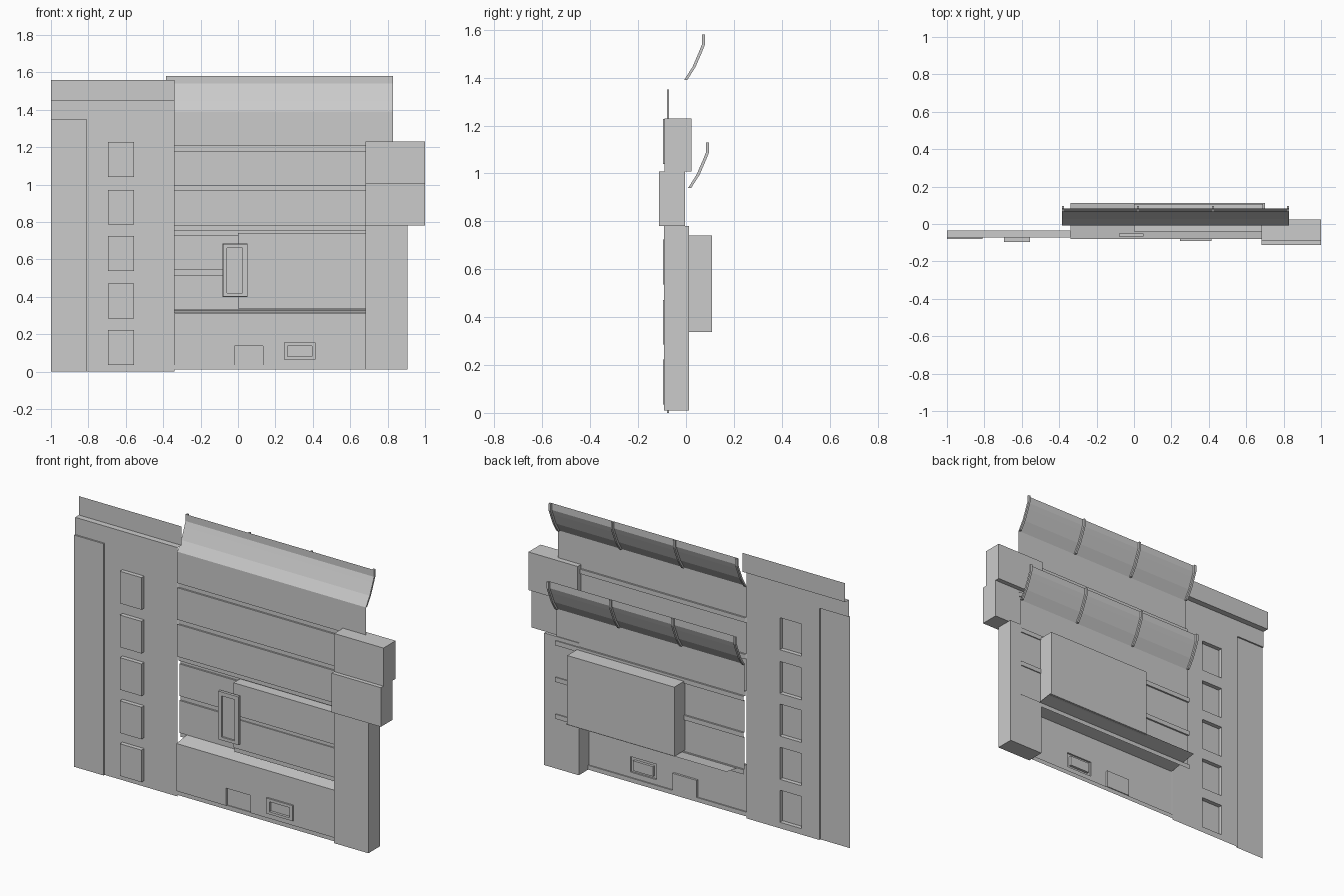
import bpy, bmesh

if "Cube" in bpy.data.objects:
    bpy.data.objects.remove(bpy.data.objects["Cube"])


def finish(name, bm):
    bmesh.ops.remove_doubles(bm, verts=bm.verts, dist=1e-5)
    me = bpy.data.meshes.new(name)
    bm.to_mesh(me)
    bm.free()
    ob = bpy.data.objects.new(name, me)
    bpy.context.collection.objects.link(ob)
    return ob


def box(name, x0, x1, y0, y1, z0, z1):
    bm = bmesh.new()
    bmesh.ops.create_cube(bm, size=1)
    for v in bm.verts:
        v.co = ((x0 + x1) / 2 + v.co.x * (x1 - x0),
                (y0 + y1) / 2 + v.co.y * (y1 - y0),
                (z0 + z1) / 2 + v.co.z * (z1 - z0))
    return finish(name, bm)


def panel(name, x0, x1, z0, z1, y, insets):
    """Thin sheet facing -y; each inset (x0, x1, z0, z1, y) pushes a rectangle to its own depth."""
    xs = sorted({x0, x1, *[r[0] for r in insets], *[r[1] for r in insets]})
    zs = sorted({z0, z1, *[r[2] for r in insets], *[r[3] for r in insets]})

    def depth(i, j):
        cx, cz, d = (xs[i] + xs[i + 1]) / 2, (zs[j] + zs[j + 1]) / 2, y
        for a, b, c, e, yy in insets:
            if a < cx < b and c < cz < e:
                d = yy
        return d

    bm = bmesh.new()

    def face(*pts):
        bm.faces.new([bm.verts.new(p) for p in pts])

    for i in range(len(xs) - 1):
        for j in range(len(zs) - 1):
            a, b, c, e, d = xs[i], xs[i + 1], zs[j], zs[j + 1], depth(i, j)
            face((a, d, c), (b, d, c), (b, d, e), (a, d, e))
            # step walls between neighbouring cells of different depth
            if i + 2 < len(xs) and depth(i + 1, j) != d:
                n = depth(i + 1, j)
                face((b, d, c), (b, n, c), (b, n, e), (b, d, e))
            if j + 2 < len(zs) and depth(i, j + 1) != d:
                n = depth(i, j + 1)
                face((a, d, e), (b, d, e), (b, n, e), (a, n, e))
    bmesh.ops.remove_doubles(bm, verts=bm.verts, dist=1e-5)
    bmesh.ops.dissolve_limit(bm, angle_limit=0.01, verts=bm.verts, edges=bm.edges)
    return finish(name, bm)


def sweep(name, prof, x0, x1, closed):
    """Sweep a (y, z) profile along x."""
    bm = bmesh.new()
    a = [bm.verts.new((x0, y, z)) for y, z in prof]
    b = [bm.verts.new((x1, y, z)) for y, z in prof]
    n = len(prof)
    for i in range(n if closed else n - 1):
        k = (i + 1) % n
        bm.faces.new((a[i], b[i], b[k], a[k]))
    if closed:
        bm.faces.new(a)
        bm.faces.new(b[::-1])
        bmesh.ops.recalc_face_normals(bm, faces=bm.faces)
    return finish(name, bm)


# Left facade: corner strip, column of projecting windows, set-back parapet
windows = [(-0.695, -0.555, z, z + 0.187, -0.096)
           for z in (0.035, 0.285, 0.537, 0.785, 1.04)]
panel("left_facade", -1.0, -0.34, 0.0, 1.56, -0.071,
      [(-1.0, -0.81, 0.0, 1.35, -0.08), (-1.0, -0.34, 1.45, 1.56, -0.036)] + windows)

# Two identical grooved wall tiles, each with a curved canopy on ribs
X0, X1 = -0.385, 0.83
curve = [(-0.008, 1.39), (0.027, 1.445), (0.055, 1.51), (0.067, 1.54), (0.067, 1.58)]
for tag, dy, dz in (("upper", 0.0, 0.0), ("lower", 0.017, -0.45)):
    grooves = [(X0, X1, z + dz, z + 0.027 + dz, 0.002 + dy) for z in (0.752, 0.967, 1.18)]
    panel(tag + "_wall", X0, X1, 0.752 + dz, 1.39 + dz, -0.008 + dy, grooves)
    prof = [(y + dy, z + dz) for y, z in curve]
    sweep(tag + "_canopy", prof, X0, X1, False)
    back = [(y + 0.013, z) for y, z in prof]
    for k in range(4):
        cx = X0 + 0.006 + (X1 - X0 - 0.012) * k / 3
        sweep(f"{tag}_canopy_rib_{k + 1}", prof + back[::-1], cx - 0.006, cx + 0.006, True)

# Base wall with bottom groove and two vents
panel("base_wall", -0.34, 0.684, 0.01, 0.312, -0.08,
      [(-0.34, 0.684, 0.01, 0.035, -0.073),
       (-0.02, 0.135, 0.035, 0.137, -0.068),
       (0.245, 0.415, 0.065, 0.155, -0.09),
       (0.265, 0.395, 0.08, 0.138, -0.075)])

# Sloping sill above the base wall
sweep("sill", [(-0.08, 0.312), (0.112, 0.341)], -0.34, 0.70, False)

# Bay block through the wall, with raised front slabs
box("bay_block", 0.0, 0.69, -0.034, 0.108, 0.338, 0.742)
box("bay_slab_lower", 0.0, 0.684, -0.041, -0.034, 0.364, 0.535)
box("bay_slab_upper", 0.0, 0.684, -0.041, -0.034, 0.556, 0.742)

# Framed sign board in front of the bay
panel("sign_frame", -0.082, 0.052, 0.40, 0.685, -0.052,
      [(-0.08, 0.05, 0.402, 0.683, -0.068), (-0.06, 0.025, 0.42, 0.66, -0.058)])

# Right column and the two overhanging blocks
box("right_column", 0.682, 0.905, -0.092, 0.013, 0.01, 0.78)
box("overhang_lower", 0.682, 1.0, -0.113, -0.004, 0.78, 1.008)
box("overhang_upper", 0.682, 1.0, -0.089, 0.023, 1.008, 1.23)
